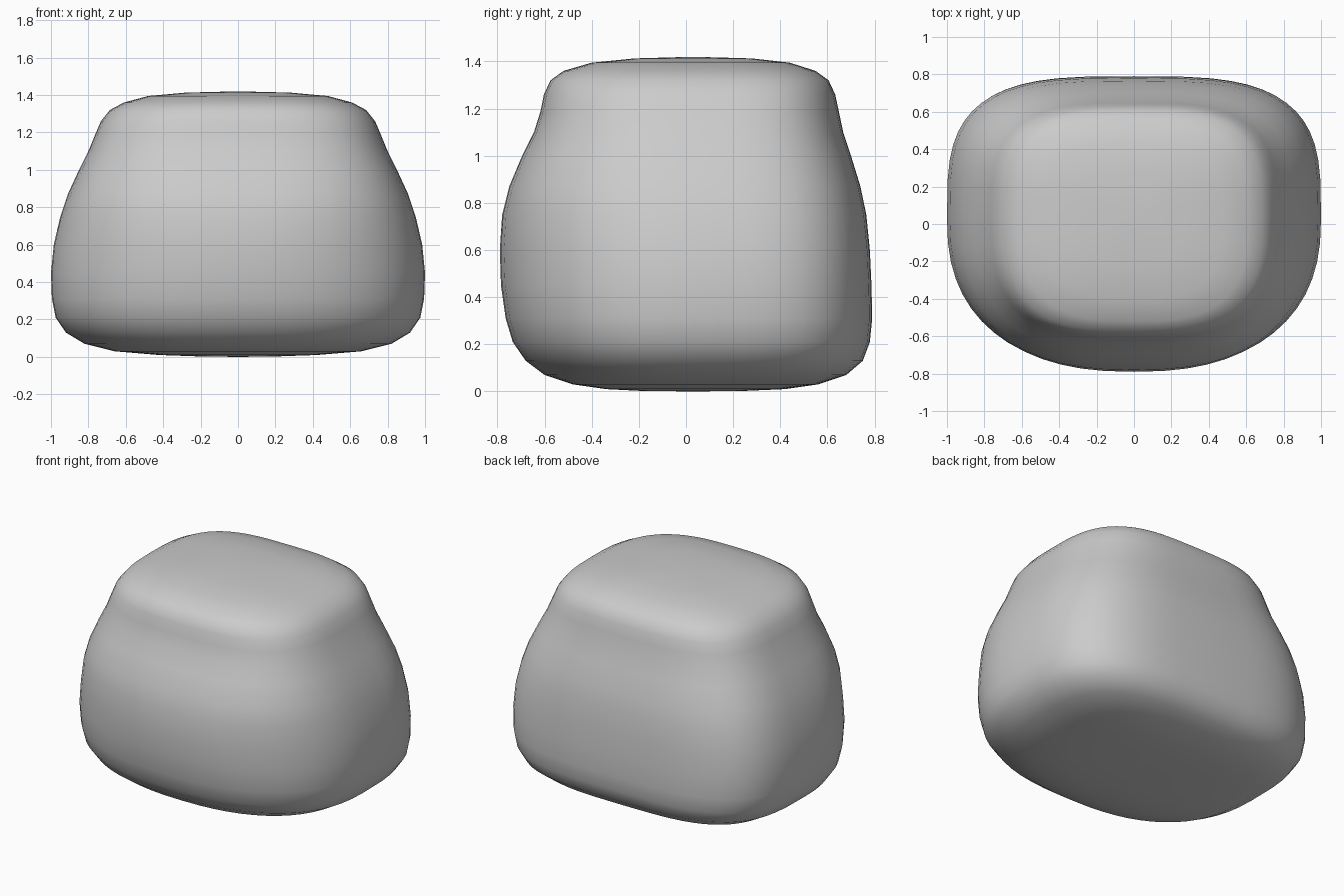
import bpy
import bmesh
from math import cos, sin, pi, copysign

cube = bpy.data.objects.get("Cube")
if cube:
    bpy.data.objects.remove(cube, do_unlink=True)

SEGMENTS = 56
CENTRE_Y = 0.03

# Profile rows: height, half width, front depth, back depth
PROFILE = [
    (0.003, 0.22, 0.20, 0.26),
    (0.01, 0.42, 0.34, 0.42),
    (0.03, 0.66, 0.48, 0.56),
    (0.07, 0.82, 0.60, 0.68),
    (0.13, 0.92, 0.68, 0.75),
    (0.21, 0.975, 0.735, 0.78),
    (0.31, 0.995, 0.765, 0.79),
    (0.45, 1.0, 0.785, 0.787),
    (0.60, 0.985, 0.79, 0.78),
    (0.75, 0.95, 0.78, 0.765),
    (0.87, 0.91, 0.75, 0.74),
    (1.00, 0.85, 0.695, 0.70),
    (1.10, 0.80, 0.645, 0.667),
    (1.19, 0.763, 0.617, 0.648),
    (1.26, 0.733, 0.603, 0.633),
    (1.32, 0.685, 0.575, 0.605),
    (1.36, 0.61, 0.52, 0.55),
    (1.395, 0.48, 0.40, 0.44),
    (1.413, 0.28, 0.22, 0.28),
]
TOP = 1.42


def rounded(value, power):
    return copysign(abs(value) ** (2 / power), value)


def ring(bm, z, half_x, front, back):
    """Rounded-box cross-section, softer at the front than at the back."""
    verts = []
    rise = min(max((z - 0.6) / 0.6, 0), 1)
    for i in range(SEGMENTS):
        a = 2 * pi * i / SEGMENTS
        c, s = cos(a), sin(a)
        power = 3.4 - 0.2 * rise if s > 0 else 2.4 + 0.5 * rise
        depth = back - CENTRE_Y if s > 0 else front + CENTRE_Y
        verts.append(bm.verts.new((half_x * rounded(c, power),
                                   CENTRE_Y + depth * rounded(s, power), z)))
    return verts


# Body: stacked rings bridged together, closed by a fan at each end
bm = bmesh.new()
rings = [ring(bm, *row) for row in PROFILE]
bottom = bm.verts.new((0, CENTRE_Y, 0))
top = bm.verts.new((0, CENTRE_Y, TOP))
for i in range(SEGMENTS):
    j = (i + 1) % SEGMENTS
    for low, high in zip(rings, rings[1:]):
        bm.faces.new((low[i], low[j], high[j], high[i]))
    bm.faces.new((bottom, rings[0][j], rings[0][i]))
    bm.faces.new((top, rings[-1][i], rings[-1][j]))
for face in bm.faces:
    face.smooth = True
bmesh.ops.recalc_face_normals(bm, faces=bm.faces[:])

mesh = bpy.data.meshes.new("rounded_body")
bm.to_mesh(mesh)
bm.free()
body = bpy.data.objects.new("rounded_body", mesh)
bpy.context.scene.collection.objects.link(body)

# Plain grey surface
grey = bpy.data.materials.new("light_grey")
grey.use_nodes = True
colour = (0.6, 0.6, 0.6, 1)
grey.diffuse_color = colour
grey.node_tree.nodes["Principled BSDF"].inputs["Base Color"].default_value = colour
mesh.materials.append(grey)
